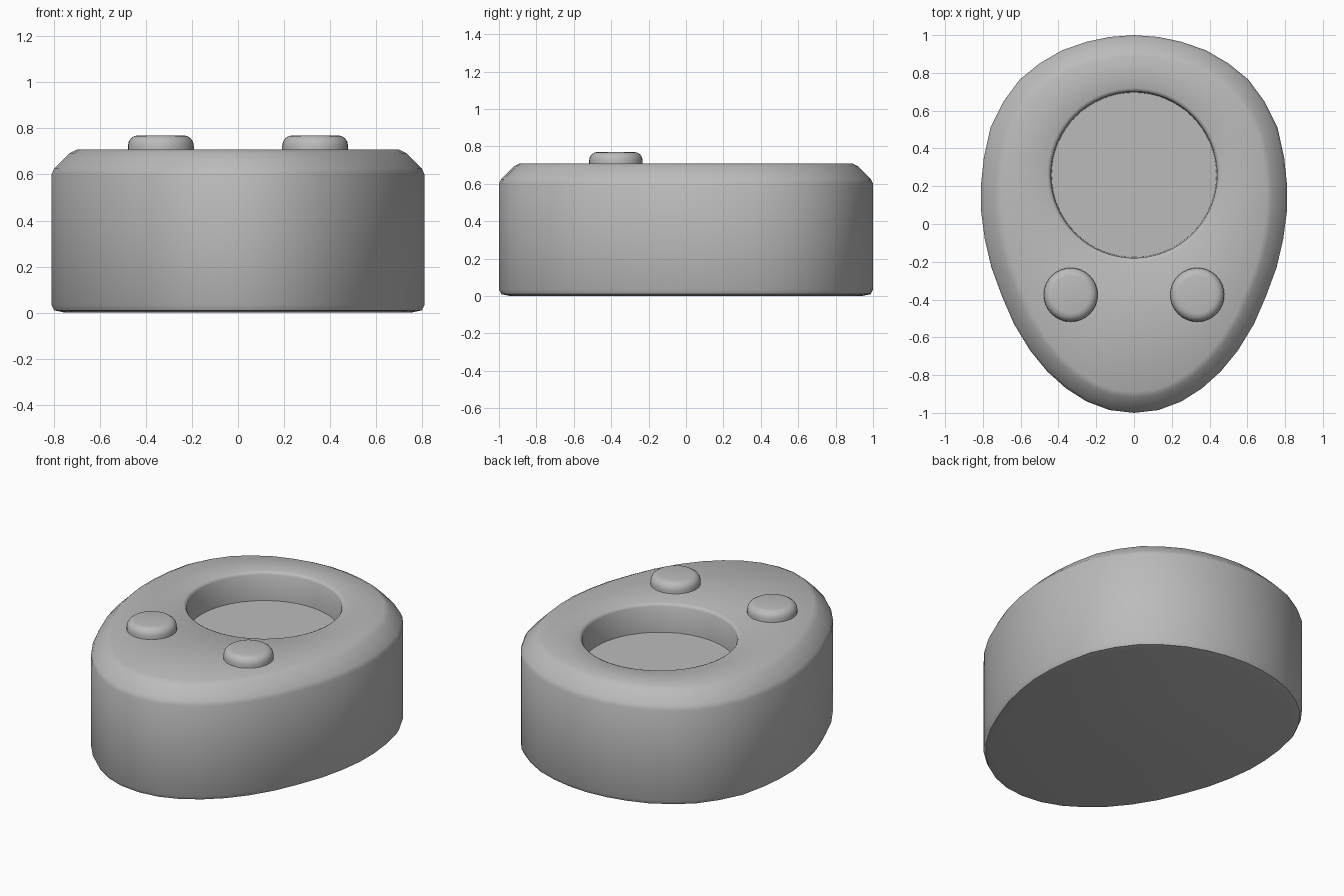
import bpy, bmesh, math
from mathutils import Vector

if "Cube" in bpy.data.objects:
    bpy.data.objects.remove(bpy.data.objects["Cube"])

grey = bpy.data.materials.new("grey_plastic")
grey.diffuse_color = (0.5, 0.5, 0.5, 1)
grey.use_nodes = True
grey.node_tree.nodes["Principled BSDF"].inputs["Base Color"].default_value = grey.diffuse_color


def finish(name, bm):
    bmesh.ops.recalc_face_normals(bm, faces=bm.faces)
    me = bpy.data.meshes.new(name)
    bm.to_mesh(me)
    bm.free()
    me.materials.append(grey)
    ob = bpy.data.objects.new(name, me)
    bpy.context.collection.objects.link(ob)
    bpy.ops.object.select_all(action='DESELECT')
    ob.select_set(True)
    bpy.context.view_layer.objects.active = ob
    bpy.ops.object.shade_smooth_by_angle(angle=math.radians(50))
    return ob


def add_ring(bm, pts, z):
    return [bm.verts.new((p[0], p[1], z)) for p in pts]


def skin(bm, rings):
    for a, b in zip(rings, rings[1:]):
        n = len(a)
        for i in range(n):
            j = (i + 1) % n
            bm.faces.new((a[i], a[j], b[j], b[i]))


def circle(r, cx, cy, n):
    return [(cx + r * math.cos(2 * math.pi * i / n), cy + r * math.sin(2 * math.pi * i / n))
            for i in range(n)]


# Egg-shaped outline, right half from back to front, then mirrored
half = [(0, 1), (.13, .99), (.25, .965), (.38, .92), (.50, .85), (.605, .765), (.69, .65),
        (.76, .51), (.795, .35), (.81, .21), (.81, .07), (.79, -.08), (.755, -.23),
        (.70, -.38), (.635, -.53), (.55, -.67), (.46, -.78), (.36, -.87), (.25, -.94),
        (.13, -.985), (0, -1)]
outline = half + [(-x, y) for x, y in half[-2:0:-1]]


def inset(d):
    out, n = [], len(outline)
    for i, p in enumerate(outline):
        t = Vector(outline[(i + 1) % n]) - Vector(outline[i - 1])
        t.normalize()
        out.append((p[0] + t.y * d, p[1] - t.x * d))
    return out


# Body: rounded foot, straight wall, bevelled shoulder, flat top with round recess
bm = bmesh.new()
profile = [(.06, 0), (.012, .01), (0, .035), (0, .6), (.012, .625), (.08, .693), (.11, .708)]
rings = [add_ring(bm, inset(d), z) for d, z in profile]
skin(bm, rings)
bm.faces.new(rings[0])
hole = [add_ring(bm, circle(r, 0, .26, 64), z)
        for r, z in [(.46, .708), (.447, .702), (.44, .69), (.436, .53)]]
skin(bm, hole)
bm.faces.new(hole[-1])
edges = []
for loop in (rings[-1], hole[0]):
    for i, v in enumerate(loop):
        edges.append(bm.edges.get((v, loop[(i + 1) % len(loop)])))
bmesh.ops.triangle_fill(bm, use_beauty=True, use_dissolve=False, edges=edges)
finish("body", bm)

# Two rounded buttons
for side, name in ((-1, "left_button"), (1, "right_button")):
    bm = bmesh.new()
    prof = [(.143, .69), (.143, .725)]
    prof += [(.098 + .045 * math.cos(a), .725 + .045 * math.sin(a))
             for a in (math.pi / 8 * k for k in range(1, 5))]
    b = [add_ring(bm, circle(r, side * .335, -.375, 32), z) for r, z in prof]
    skin(bm, b)
    bm.faces.new(b[-1])
    bm.faces.new(b[0])
    finish(name, bm)
